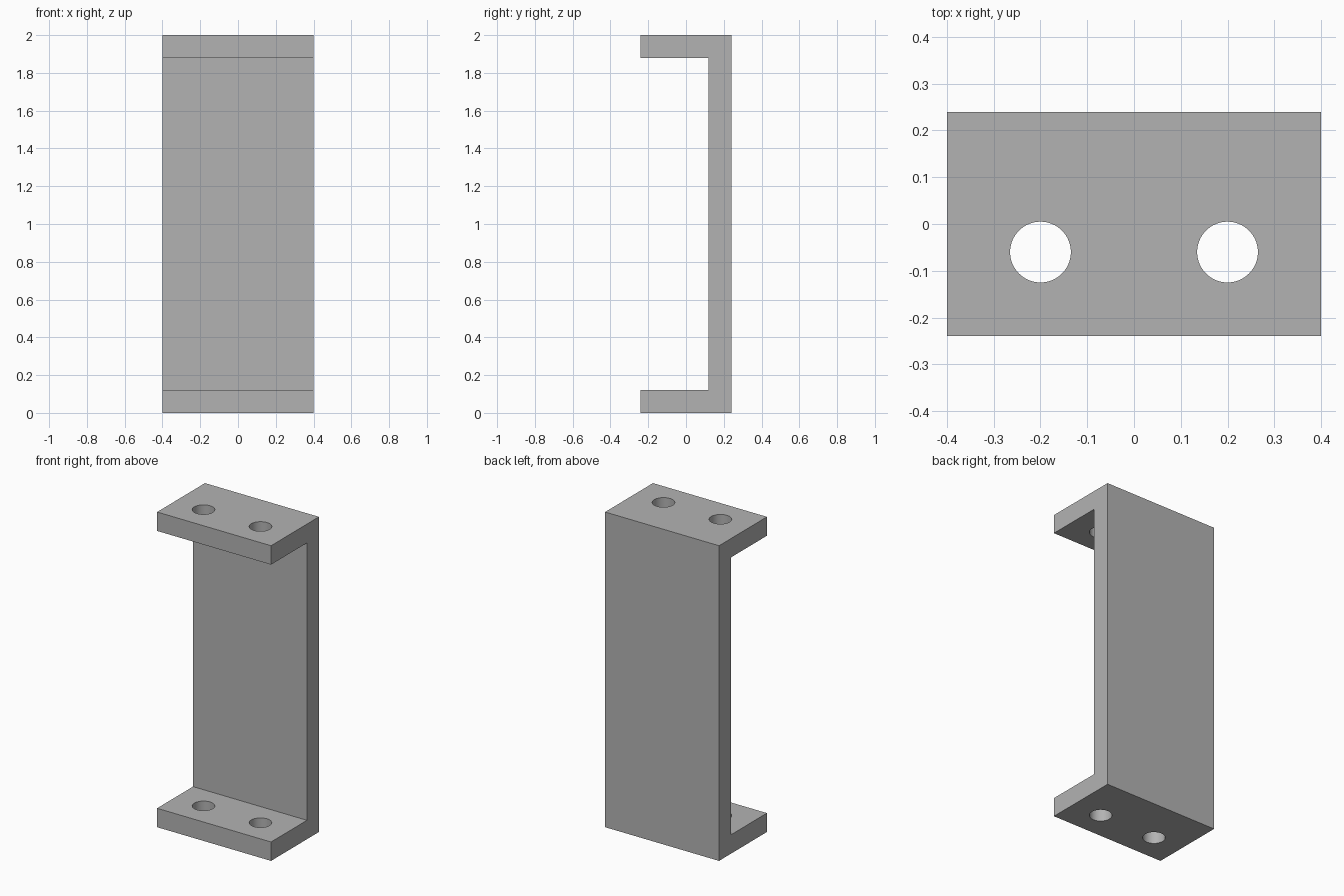
import bpy
import bmesh
import math

cube = bpy.data.objects.get("Cube")
if cube:
    bpy.data.objects.remove(cube, do_unlink=True)

WIDTH, DEPTH, HEIGHT = 0.8, 0.48, 2.0
WALL = 0.12
HOLE_RADIUS, HOLE_X, HOLE_Y = 0.065, 0.2, -0.06

grey = bpy.data.materials.new("plain_grey")
grey.use_nodes = True
colour = (0.45, 0.45, 0.45, 1)
grey.diffuse_color = colour
grey.node_tree.nodes["Principled BSDF"].inputs["Base Color"].default_value = colour

# C-shaped bracket: side profile extruded across the width
front, back = -DEPTH / 2, DEPTH / 2
inner = back - WALL
profile = [(front, 0), (back, 0), (back, HEIGHT), (front, HEIGHT),
           (front, HEIGHT - WALL), (inner, HEIGHT - WALL),
           (inner, WALL), (front, WALL)]
bm = bmesh.new()
face = bm.faces.new([bm.verts.new((-WIDTH / 2, y, z)) for y, z in profile])
side = bmesh.ops.extrude_face_region(bm, geom=[face])["geom"]
bmesh.ops.translate(bm, vec=(WIDTH, 0, 0),
                    verts=[v for v in side if isinstance(v, bmesh.types.BMVert)])
bmesh.ops.recalc_face_normals(bm, faces=bm.faces)
mesh = bpy.data.meshes.new("bracket")
bm.to_mesh(mesh)
bm.free()
mesh.materials.append(grey)
bracket = bpy.data.objects.new("bracket", mesh)
bpy.context.collection.objects.link(bracket)

# Bolt holes: one cutter per side passes through both flanges
cutters = []
for x in (-HOLE_X, HOLE_X):
    bpy.ops.mesh.primitive_cylinder_add(vertices=64, radius=HOLE_RADIUS, depth=HEIGHT + 0.2,
                                        location=(x, HOLE_Y, HEIGHT / 2))
    cutter = bpy.context.object
    cutter.name = "hole_cutter"
    cutter.hide_render = True
    cutter.data.materials.append(grey)
    cutters.append(cutter)
    cut = bracket.modifiers.new("bolt_hole", "BOOLEAN")
    cut.operation = "DIFFERENCE"
    cut.solver = "EXACT"
    cut.object = cutter

# Apply the cuts, then drop the cutters
bpy.ops.object.select_all(action="DESELECT")
bracket.select_set(True)
bpy.context.view_layer.objects.active = bracket
for name in [m.name for m in bracket.modifiers]:
    bpy.ops.object.modifier_apply(modifier=name)
for cutter in cutters:
    bpy.data.objects.remove(cutter, do_unlink=True)

# Round hole walls, crisp outer edges
bpy.ops.object.shade_smooth_by_angle(angle=math.radians(30))
